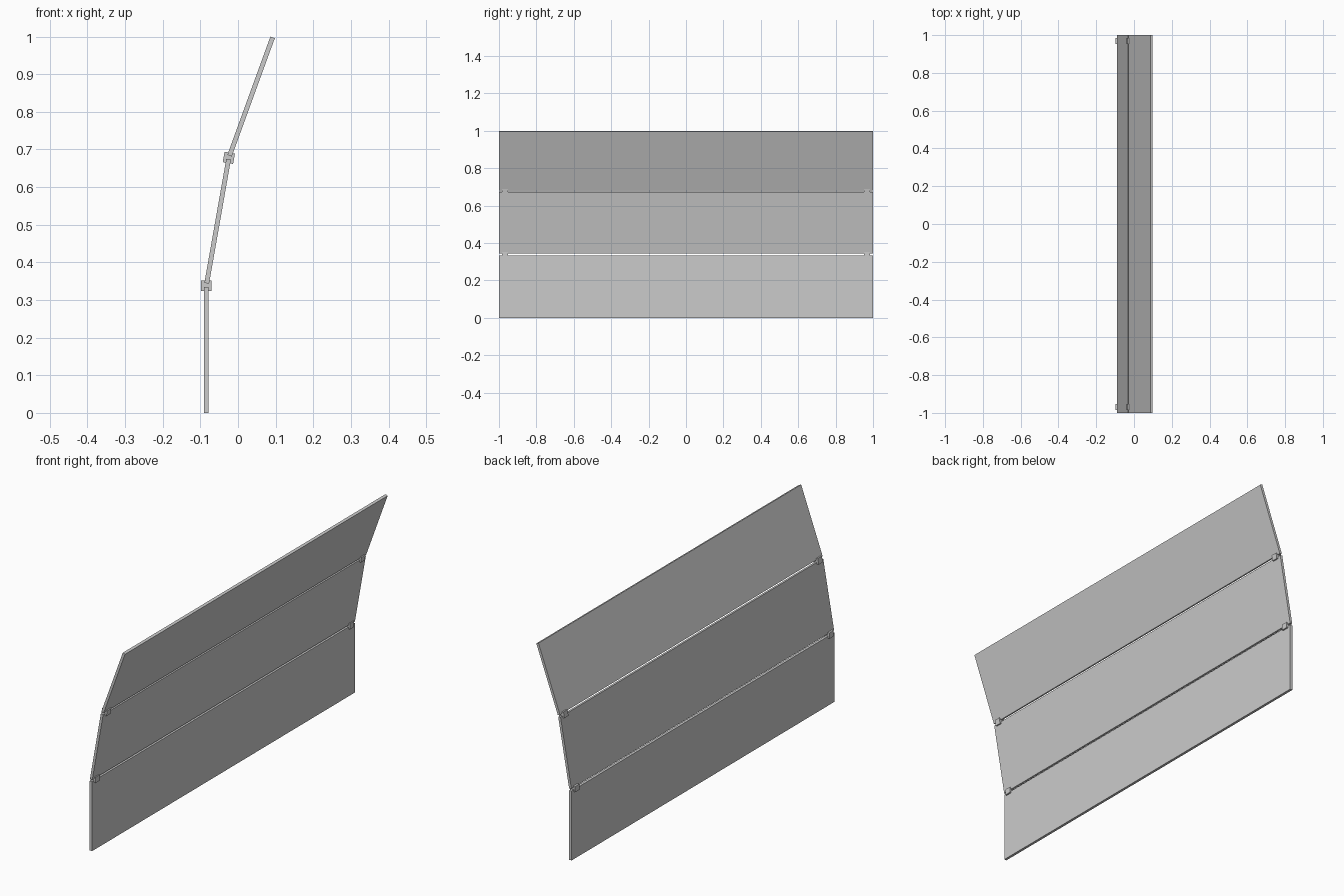
import bpy
from math import radians, sin, cos

if "Cube" in bpy.data.objects:
    bpy.data.objects.remove(bpy.data.objects["Cube"])

L, GAP, THICK, HINGE = 0.3345, 0.010, 0.0125, 0.028


def box(name, loc, size, tilt):
    bpy.ops.mesh.primitive_cube_add(size=1, location=loc, rotation=(0, tilt, 0))
    ob = bpy.context.object
    ob.name = name
    ob.scale = size
    bpy.ops.object.transform_apply(location=False, rotation=False, scale=True)
    return ob


# three long panels, each leaning 10 degrees more than the one below
x, z = -0.084, 0.0
names = ["lower", "middle", "upper"]
for i, name in enumerate(names):
    a = radians(10 * i)
    dx, dz = sin(a), cos(a)
    box(name + "_panel", (x + dx * L / 2, 0, z + dz * L / 2), (THICK, 2, L), a)
    x, z = x + dx * L, z + dz * L
    if i < 2:
        # small hinge block near each end of the joint
        for side, y in (("front", -0.968), ("back", 0.968)):
            box(f"{name}_{side}_hinge", (x + dx * 0.004, y, z + dz * 0.004),
                (HINGE, 0.031, HINGE), a)
        # narrow open gap before the next panel
        half = a + radians(5)
        x, z = x + sin(half) * GAP, z + cos(half) * GAP
